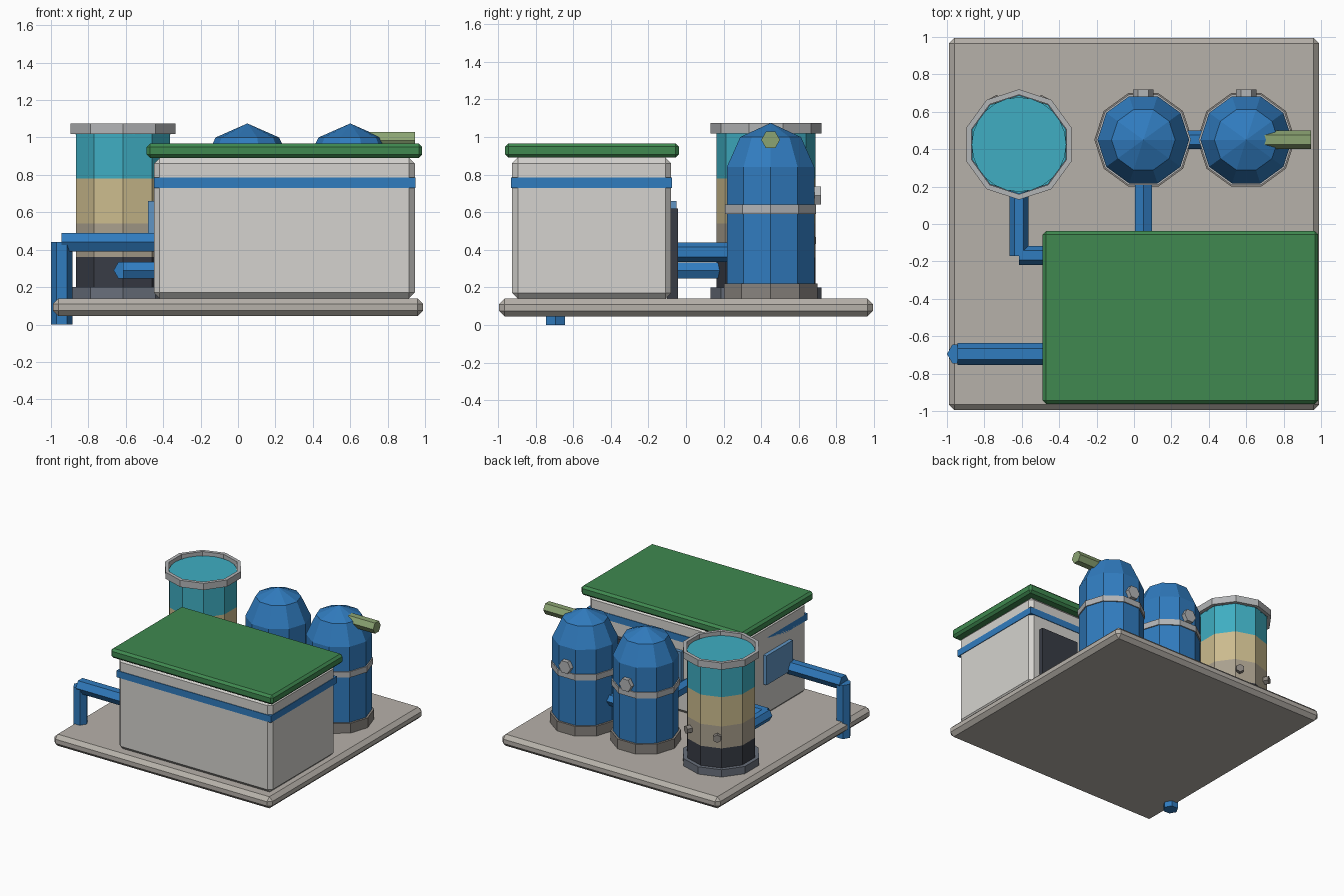
import bpy, bmesh, math
from mathutils import Vector

if "Cube" in bpy.data.objects:
    bpy.data.objects.remove(bpy.data.objects["Cube"])

COLORS = {
    "concrete": (0.47, 0.44, 0.40), "wall": (0.66, 0.65, 0.62),
    "green": (0.05, 0.25, 0.08), "blue": (0.03, 0.20, 0.52),
    "steel": (0.45, 0.46, 0.47), "glass": (0.12, 0.30, 0.55),
    "dark": (0.04, 0.045, 0.06), "slate": (0.14, 0.16, 0.20),
    "gravel": (0.40, 0.35, 0.27), "sand": (0.60, 0.50, 0.27),
    "water": (0.05, 0.42, 0.54), "olive": (0.26, 0.37, 0.17),
    "stone": (0.25, 0.23, 0.21),
}
mats = {}


def paint(obj, color):
    if color not in mats:
        mats[color] = bpy.data.materials.new(color)
        mats[color].diffuse_color = (*COLORS[color], 1)
    obj.data.materials.append(mats[color])


def finish(bm, name, color):
    bmesh.ops.recalc_face_normals(bm, faces=bm.faces)
    mesh = bpy.data.meshes.new(name)
    bm.to_mesh(mesh)
    bm.free()
    obj = bpy.data.objects.new(name, mesh)
    bpy.context.collection.objects.link(obj)
    paint(obj, color)
    return obj


def box(name, color, x, y, z, bevel=0):
    bm = bmesh.new()
    bmesh.ops.create_cube(bm, size=1)
    for v in bm.verts:
        v.co = [lo + (c + 0.5) * (hi - lo) for c, (lo, hi) in zip(v.co, (x, y, z))]
    if bevel:
        bmesh.ops.bevel(bm, geom=bm.edges[:], offset=bevel, segments=1,
                        affect='EDGES', profile=0.5)
    return finish(bm, name, color)


def lathe(name, color, center, profile, sides=10, turn=0.0, closed=False):
    """Revolve (radius, z) points into flat-sided rings about a vertical axis."""
    bm = bmesh.new()
    rings = []
    for r, z in profile:
        rings.append([bm.verts.new((center[0] + r * math.cos(turn + math.tau * i / sides),
                                    center[1] + r * math.sin(turn + math.tau * i / sides), z))
                      for i in range(sides)])
    pairs = list(zip(rings, rings[1:]))
    if closed:
        pairs.append((rings[-1], rings[0]))
    for a, b in pairs:
        for i in range(sides):
            j = (i + 1) % sides
            bm.faces.new((a[i], a[j], b[j], b[i]))
    if not closed:
        bm.faces.new(rings[0])
        bm.faces.new(rings[-1])
    bmesh.ops.remove_doubles(bm, verts=bm.verts, dist=0.0005)
    return finish(bm, name, color)


def pipe(name, color, start, end, radius, corner=(1, 0, 0), sides=6):
    """Straight hexagonal pipe with one corner pointing along 'corner'."""
    a, b = Vector(start), Vector(end)
    u = Vector(corner)
    w = (b - a).normalized().cross(u)
    bm = bmesh.new()
    angles = [math.tau * i / sides for i in range(sides)]
    ends = [[bm.verts.new(p + radius * (u * math.cos(t) + w * math.sin(t))) for t in angles]
            for p in (a, b)]
    for i in range(sides):
        j = (i + 1) % sides
        bm.faces.new((ends[0][i], ends[0][j], ends[1][j], ends[1][i]))
    for ring in ends:
        bm.faces.new(ring)
    return finish(bm, name, color)


# Ground slab and building
box("base_slab", "concrete", (-0.99, 0.99), (-0.995, 0.995), (0.045, 0.14), 0.03)
box("building_walls", "wall", (-0.45, 0.945), (-0.925, -0.08), (0.14, 0.89), 0.03)
box("wall_stripe", "blue", (-0.45, 0.95), (-0.93, -0.075), (0.73, 0.785))
box("roof", "green", (-0.488, 0.985), (-0.962, -0.038), (0.89, 0.967), 0.018)

# Door and windows
box("back_door", "dark", (0.52, 0.86), (-0.10, -0.042), (0.14, 0.62))
box("back_window", "glass", (0.08, 0.40), (-0.10, -0.05), (0.42, 0.66))
box("side_window", "glass", (-0.48, -0.43), (-0.70, -0.36), (0.42, 0.66))

# Two domed pressure tanks
for label, x in (("left", 0.05), ("right", 0.60)):
    c = (x, 0.45)
    lathe(label + "_tank_foot", "stone", c, [(0.262, 0.14), (0.262, 0.22)])
    lathe(label + "_tank_body", "blue", c,
          [(0.245, 0.20), (0.245, 0.84), (0.17, 1.00), (0, 1.075)])
    lathe(label + "_tank_band", "steel", c, [(0.254, 0.592), (0.254, 0.64)])
    pipe(label + "_tank_port", "steel", (x, 0.64, 0.69), (x, 0.718, 0.69), 0.055)

# Layered filter column with open rim
fc, half = (-0.615, 0.425), math.pi / 2
lathe("filter_foot", "slate", fc, [(0.295, 0.14), (0.295, 0.20)], turn=half)
layers = [("dark", 0.20, 0.36), ("gravel", 0.36, 0.54),
          ("sand", 0.54, 0.78), ("water", 0.78, 1.02)]
for color, lo, hi in layers:
    lathe("filter_layer_" + color, color, fc, [(0.263, lo), (0.263, hi)], turn=half)
lathe("filter_rim", "steel", fc,
      [(0.295, 1.02), (0.295, 1.075), (0.266, 1.075), (0.266, 1.02)], turn=half, closed=True)
lathe("water_surface", "water", fc, [(0.253, 1.015), (0.253, 1.045)], sides=24)
for label, x in (("left", -0.75), ("right", -0.48)):
    d = Vector((x - fc[0], 0.24, 0)).normalized()
    mid = Vector((*fc, 0.45))
    pipe("filter_" + label + "_port", "stone", mid + d * 0.23, mid + d * 0.29,
         0.033, corner=(0, 0, 1))

# Hexagonal pipework
pipe("tank_feed_pipe", "blue", (0.05, -0.12, 0.388), (0.05, 0.27, 0.388), 0.052, (0, 0, 1))
pipe("tank_link_pipe", "blue", (0.25, 0.45, 0.39), (0.40, 0.45, 0.39), 0.05, (0, 1, 0))
pipe("filter_drain_pipe", "blue", (-0.615, 0.22, 0.29), (-0.615, -0.17, 0.29), 0.05)
pipe("filter_return_pipe", "blue", (-0.615, -0.168, 0.29), (-0.42, -0.168, 0.29), 0.05, (0, 1, 0))
pipe("outlet_pipe", "blue", (-0.945, -0.695, 0.44), (-0.42, -0.695, 0.44), 0.058, (0, 1, 0))
pipe("outlet_downpipe", "blue", (-0.942, -0.695, 0), (-0.942, -0.695, 0.44), 0.058)
pipe("vent_pipe", "olive", (0.64, 0.45, 0.985), (0.945, 0.45, 0.985), 0.05, (0, 1, 0))

for m in bpy.data.materials:
    if m.users and not m.is_grease_pencil:
        m.use_nodes = True
        m.node_tree.nodes["Principled BSDF"].inputs["Base Color"].default_value = m.diffuse_color
